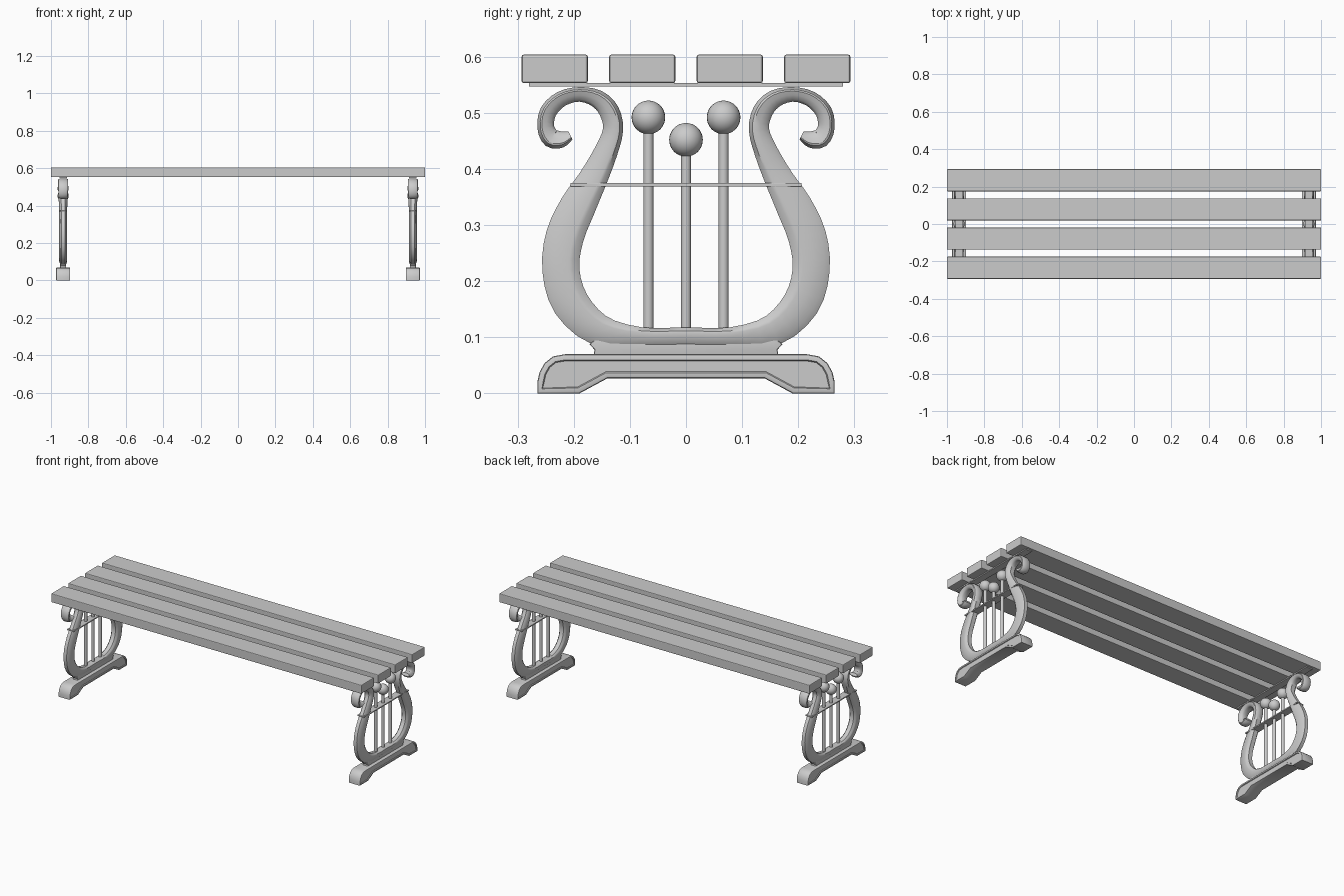
import bpy, bmesh, math
from mathutils import Vector

cube = bpy.data.objects.get("Cube")
if cube:
    bpy.data.objects.remove(cube)

# One material for the whole bench
GREY = (0.6, 0.6, 0.6, 1)
grey = bpy.data.materials.new("plain grey")
grey.use_nodes = True
grey.diffuse_color = GREY
grey.node_tree.nodes["Principled BSDF"].inputs["Base Color"].default_value = GREY


def finish(bm, name, smooth=True):
    """Turn a bmesh into a named, shaded object."""
    bmesh.ops.recalc_face_normals(bm, faces=bm.faces)
    mesh = bpy.data.meshes.new(name)
    bm.to_mesh(mesh)
    bm.free()
    mesh.materials.append(grey)
    obj = bpy.data.objects.new(name, mesh)
    bpy.context.collection.objects.link(obj)
    if smooth:
        bpy.ops.object.select_all(action='DESELECT')
        obj.select_set(True)
        bpy.context.view_layer.objects.active = obj
        bpy.ops.object.shade_smooth_by_angle(angle=math.radians(35))
    return obj


def box(name, center, size, bevel=0.0):
    bm = bmesh.new()
    bmesh.ops.create_cube(bm, size=1)
    for v in bm.verts:
        v.co = Vector(center) + Vector(v.co[i] * size[i] for i in range(3))
    if bevel:
        bmesh.ops.bevel(bm, geom=bm.edges[:], offset=bevel, segments=2,
                        profile=0.5, affect='EDGES')
    return finish(bm, name, smooth=False)


def mirrored(half):
    """Close a half outline in y, z by reflecting it across y = 0."""
    return half + [(-y, z) for y, z in reversed(half)]


def prism(name, x, outline, depth, bevel, panel=0.0):
    """Extrude a y, z outline along x, with optional sunken side panels."""
    bm = bmesh.new()
    face = bm.faces.new([bm.verts.new((x - depth, y, z)) for y, z in outline])
    moved = bmesh.ops.extrude_face_region(bm, geom=[face])["geom"]
    for v in moved:
        if isinstance(v, bmesh.types.BMVert):
            v.co.x = x + depth
    bmesh.ops.recalc_face_normals(bm, faces=bm.faces)
    sides = [f for f in bm.faces if abs(f.normal.x) > 0.9]
    rim = list({e for f in sides for e in f.edges})
    bmesh.ops.bevel(bm, geom=rim, offset=bevel, segments=2, profile=0.5, affect='EDGES')
    if panel:
        sides = [f for f in bm.faces if abs(f.normal.x) > 0.99 and len(f.verts) > 4]
        bmesh.ops.inset_individual(bm, faces=sides, thickness=panel)
        bmesh.ops.inset_individual(bm, faces=sides, thickness=0.002, depth=-0.004)
    return finish(bm, name)


def spline(points, steps):
    """Catmull-Rom interpolation through vectors."""
    out = []
    for i in range(len(points) - 1):
        a, b, c = points[max(i - 1, 0)], points[i], points[i + 1]
        d = points[min(i + 2, len(points) - 1)]
        for k in range(steps):
            t = k / steps
            out.append(0.5 * (2 * b + (c - a) * t + (2 * a - 5 * b + 4 * c - d) * t ** 2
                              + (3 * b - a - 3 * c + d) * t ** 3))
    return out + [points[-1]]


# Lyre arm: y, z and half width, from the bottom middle up to the scroll
ARM = [(0, .1, .018), (.08, .1, .018), (.155, .113, .028), (.205, .16, .033),
       (.223, .22, .033), (.216, .28, .034), (.192, .335, .032), (.167, .38, .026),
       (.143, .43, .021), (.13, .47, .018), (.137, .503, .018), (.158, .525, .016),
       (.19, .533, .013), (.222, .525, .014), (.245, .503, .015), (.25, .475, .015),
       (.24, .455, .017), (.222, .453, .015), (.206, .46, .008)]
# Cross-section: across the width (inner edge positive) and half depth
RIB = [(-1, .45), (-.7, .72), (-.1, .9), (.45, 1), (.65, .95), (1, .55)]


def lyre(name, x):
    half = [Vector(p) for p in ARM]
    path = [Vector((-p.x, p.y, p.z)) for p in reversed(half[1:])] + half
    path = spline(path, 3)
    bm = bmesh.new()
    rings = []
    for i, p in enumerate(path):
        tan = path[min(i + 1, len(path) - 1)] - path[max(i - 1, 0)]
        side = Vector((-tan.y, tan.x)).normalized()
        depth = 0.022 + 0.005 * min(max((p.y - 0.4) / 0.1, 0), 1)
        section = RIB + [(u, -d) for u, d in reversed(RIB)]
        rings.append([bm.verts.new((x + d * depth, p.x + side.x * u * p.z,
                                    p.y + side.y * u * p.z)) for u, d in section])
    n = len(rings[0])
    for a, b in zip(rings, rings[1:]):
        for j in range(n):
            k = (j + 1) % n
            bm.faces.new((a[j], a[k], b[k], b[j]))
    bm.faces.new(rings[0])
    bm.faces.new(rings[-1])
    return finish(bm, name)


def string(name, x, y, top):
    bm = bmesh.new()
    bmesh.ops.create_cone(bm, segments=16, radius1=0.009, radius2=0.009,
                          depth=top - 0.105, cap_ends=True)
    bmesh.ops.translate(bm, verts=bm.verts, vec=(x, y, (top + 0.105) / 2))
    finish(bm, name)
    bm = bmesh.new()
    bmesh.ops.create_uvsphere(bm, u_segments=24, v_segments=16, radius=0.03)
    bmesh.ops.translate(bm, verts=bm.verts, vec=(x, y, top))
    finish(bm, name + "_ball")


# Seat slats
for i in range(4):
    box(f"seat_slat_{i + 1}", (0, (i - 1.5) * 0.156, 0.5785), (2, 0.118, 0.051), 0.004)

# Outlines of the foot and the short neck above it
FOOT = mirrored([(.14, .027), (.19, 0), (.265, 0), (.265, .02), (.261, .038), (.252, .054),
                 (.237, .066), (.215, .07)])
FOOT = FOOT[:8] + FOOT[8:]
NECK = mirrored([(.165, .065), (.163, .078), (.172, .088), (.15, .105)])

# Two matching end supports
for label, x in (("left", 0.935), ("right", -0.935)):
    prism(f"{label}_foot", x, FOOT, 0.0375, 0.004, panel=0.006)
    prism(f"{label}_neck", x, NECK, 0.016, 0.003)
    lyre(f"{label}_lyre_frame", x)
    box(f"{label}_crossbar", (x, 0, 0.372), (0.044, 0.412, 0.007), 0.001)
    box(f"{label}_seat_strap", (x, 0, 0.55), (0.04, 0.56, 0.006))
    for part, y, top in (("front", -.067, .492), ("middle", 0, .452), ("back", .067, .492)):
        string(f"{label}_{part}_string", x, y, top)
